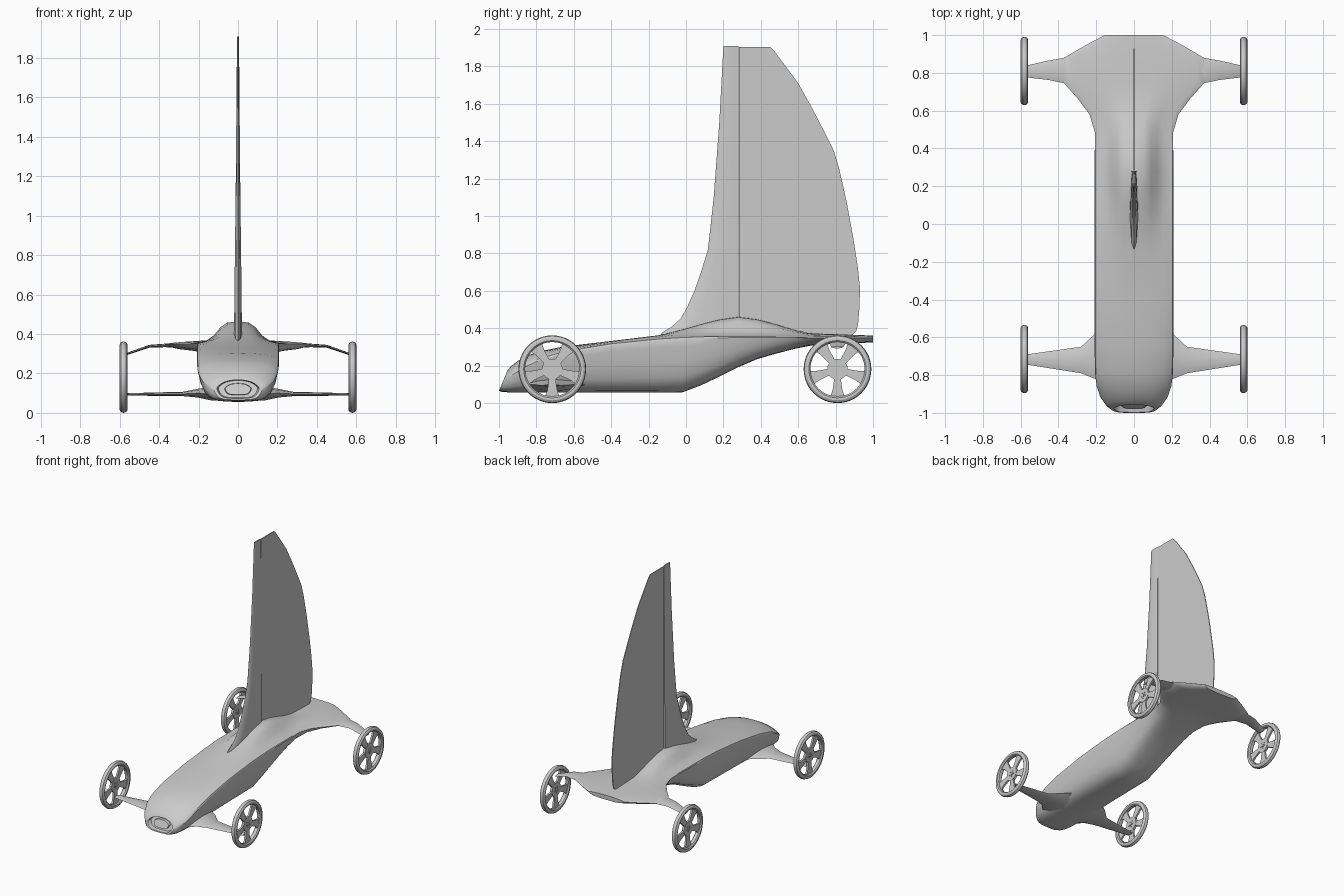
import bpy, bmesh, math
from mathutils import Vector, Matrix

if "Cube" in bpy.data.objects:
    bpy.data.objects.remove(bpy.data.objects["Cube"])


def finish(name, bm, angle=30):
    bmesh.ops.recalc_face_normals(bm, faces=bm.faces)
    me = bpy.data.meshes.new(name)
    bm.to_mesh(me)
    bm.free()
    ob = bpy.data.objects.new(name, me)
    bpy.context.collection.objects.link(ob)
    bpy.ops.object.select_all(action='DESELECT')
    bpy.context.view_layer.objects.active = ob
    ob.select_set(True)
    bpy.ops.object.shade_smooth_by_angle(angle=math.radians(angle))
    return ob


def loft(bm, rings, cap=True, loop=False):
    vr = [[bm.verts.new(p) for p in r] for r in rings]
    n = len(vr[0])
    pairs = list(zip(vr, vr[1:])) + ([(vr[-1], vr[0])] if loop else [])
    for a, b in pairs:
        for i in range(n):
            j = (i + 1) % n
            bm.faces.new((a[i], a[j], b[j], b[i]))
    if cap and not loop:
        bm.faces.new(vr[0])
        bm.faces.new(vr[-1])


# Body cross-section: rounded keel, shoulder, then deck blended towards a narrow hump
def body_ring(y, w, top, sh, bot, shear, hump):
    low = [(0, 0), (.25, .005), (.5, .035), (.7, .13), (.82, .28), (.92, .55), (.98, .85), (1, .97)]
    xs = [.98, .9, .75, .58, .43, .25, 0]
    deck = [.12, .35, .62, .8, .9, .97, 1]
    bump = [.01, .04, .13, .36, .74, .98, 1]
    half = [(w * f, bot + (sh - bot) * h) for f, h in low]
    half += [(w * f, sh + (top - sh) * (d + (b - d) * hump)) for f, d, b in zip(xs, deck, bump)]
    pts = half + [(-x, z) for x, z in half[-2:0:-1]]
    return [Vector((x, y + shear * (z - bot), z)) for x, z in pts]


sections = [  # y, half width, top, shoulder, bottom, nose slant, hump
    (-1.0, .125, .175, .125, .066, .42, 0), (-.985, .15, .198, .14, .060, .36, 0),
    (-.945, .178, .226, .16, .057, .28, 0), (-.88, .198, .254, .20, .056, .16, 0),
    (-.80, .206, .276, .23, .056, .05, 0), (-.65, .209, .303, .272, .056, 0, 0),
    (-.40, .209, .332, .315, .056, 0, 0), (-.15, .209, .362, .34, .056, 0, .2),
    (-.02, .209, .393, .348, .057, 0, .6), (.08, .209, .422, .353, .095, 0, .9),
    (.18, .209, .447, .355, .142, 0, 1), (.28, .209, .461, .355, .192, 0, 1),
    (.38, .208, .448, .355, .235, 0, 1), (.48, .206, .422, .354, .264, 0, 1),
    (.58, .235, .391, .352, .290, 0, .8), (.66, .295, .374, .35, .306, 0, .4),
    (.745, .37, .370, .349, .314, 0, .2), (.88, .37, .366, .349, .319, 0, .2),
    (.95, .25, .363, .349, .322, 0, .1), (1.0, .155, .360, .35, .325, 0, 0)]
rings = [body_ring(*s) for s in sections]

# Nose intake: recessed slot with a raised inner panel
c = sum(rings[0], Vector()) / len(rings[0])
for scale, depth in ((.86, 0), (.80, .03), (.55, .03), (.52, .012)):
    rings.insert(0, [c + (p - c) * scale + Vector((0, depth, 0)) for p in body_ring(*sections[0])])
bm = bmesh.new()
loft(bm, rings)
finish("body", bm)


# Suspension arms: flattened lens sections running outwards
def arm(name, stations, side):
    bm = bmesh.new()
    rings = []
    for x, y0, y1, zc, t in stations:
        d = y1 - y0
        prof = [(y0, 0), (y0 + d * .2, t * .7), (y0 + d * .5, t), (y1 - d * .2, t * .7),
                (y1, 0), (y1 - d * .2, -t * .7), (y0 + d * .5, -t), (y0 + d * .2, -t * .7)]
        rings.append([(side * x, y, zc + h) for y, h in prof])
    loft(bm, rings)
    finish(name, bm)


front_arm = [(0, -.92, -.50, .095, .04), (.14, -.89, -.53, .098, .034), (.205, -.82, -.58, .1, .022),
             (.28, -.79, -.65, .096, .011), (.565, -.745, -.69, .094, .006)]
rear_arm = [(.30, .71, .90, .342, .012), (.368, .745, .88, .342, .009), (.45, .762, .866, .338, .007),
            (.565, .776, .84, .298, .006)]


# Wheel: turned tyre, hub, five flared spokes and hub bolts (axis along x)
def wheel(name, x, y, side):
    r, z = .181, .181
    bm = bmesh.new()
    prof = [(-.02, .153), (-.02, .166), (-.013, .177), (0, r), (.013, .177), (.02, .166),
            (.02, .153), (.012, .145), (-.012, .145)]
    loft(bm, [[(px, pr * math.cos(a), pr * math.sin(a)) for px, pr in prof]
              for a in (2 * math.pi * i / 48 for i in range(48))], loop=True)
    turn = Matrix.Rotation(math.pi / 2, 4, 'Y')

    def disc(rad, depth, yy, zz, seg):
        bmesh.ops.create_cone(bm, cap_ends=True, segments=seg, radius1=rad, radius2=rad, depth=depth,
                              matrix=Matrix.Translation((0, yy, zz)) @ turn)
    disc(.055, .018, 0, 0, 30)
    disc(.012, .03, 0, 0, 12)
    for k in range(5):
        a = -math.pi / 2 + k * 2 * math.pi / 5
        u, v = Vector((0, math.cos(a), math.sin(a))), Vector((0, -math.sin(a), math.cos(a)))
        loft(bm, [[u * d + v * s * h + Vector((q * .007, 0, 0))
                   for s, q in ((-1, -1), (1, -1), (1, 1), (-1, 1))]
                  for d, h in ((.03, .018), (.06, .019), (.11, .026), (.135, .034), (.149, .044))])
        disc(.005, .026, u.y * .022, u.z * .022, 8)
    ob = finish(name, bm)
    ob.location = (side * x, y, z)


for side, tag in ((-1, "left"), (1, "right")):
    arm("front_arm_" + tag, front_arm, side)
    arm("rear_arm_" + tag, rear_arm, side)
    wheel("front_wheel_" + tag, .58, -.715, side)
    wheel("rear_wheel_" + tag, .58, .81, side)

# Mast: aerofoil that sweeps forward into the deck
bm = bmesh.new()
rings = []
for z, lead, t in ((.345, -.15, .02), (.375, -.13, .021), (.41, -.075, .021), (.45, -.03, .02),
                   (.51, .005, .019), (.60, .045, .018), (.70, .08, .017), (.82, .117, .0155),
                   (1.1, .148, .012), (1.5, .178, .0085), (1.908, .2, .005)):
    d = .28 - lead
    prof = [(0, 0), (.08, .6), (.3, 1), (.65, .95), (1, .6)]
    half = [(t * h, lead + d * f) for f, h in prof]
    rings.append([(x, y, z) for x, y in half] + [(-x, y, z) for x, y in half[:0:-1]])
loft(bm, rings)
finish("mast", bm)

# Sail: thin sheet with a curved trailing edge
outline = [(.284, .42), (.284, 1.904), (.45, 1.904), (.47, 1.885), (.53, 1.805), (.60, 1.71),
           (.67, 1.585), (.74, 1.45), (.79, 1.35), (.82, 1.25), (.86, 1.07), (.895, .88), (.918, .73),
           (.93, .62), (.928, .52), (.92, .42), (.91, .385), (.89, .366), (.66, .366), (.45, .41)]
bm = bmesh.new()
loft(bm, [[(x, y, z) for y, z in outline] for x in (-.003, .003)])
finish("sail", bm)
